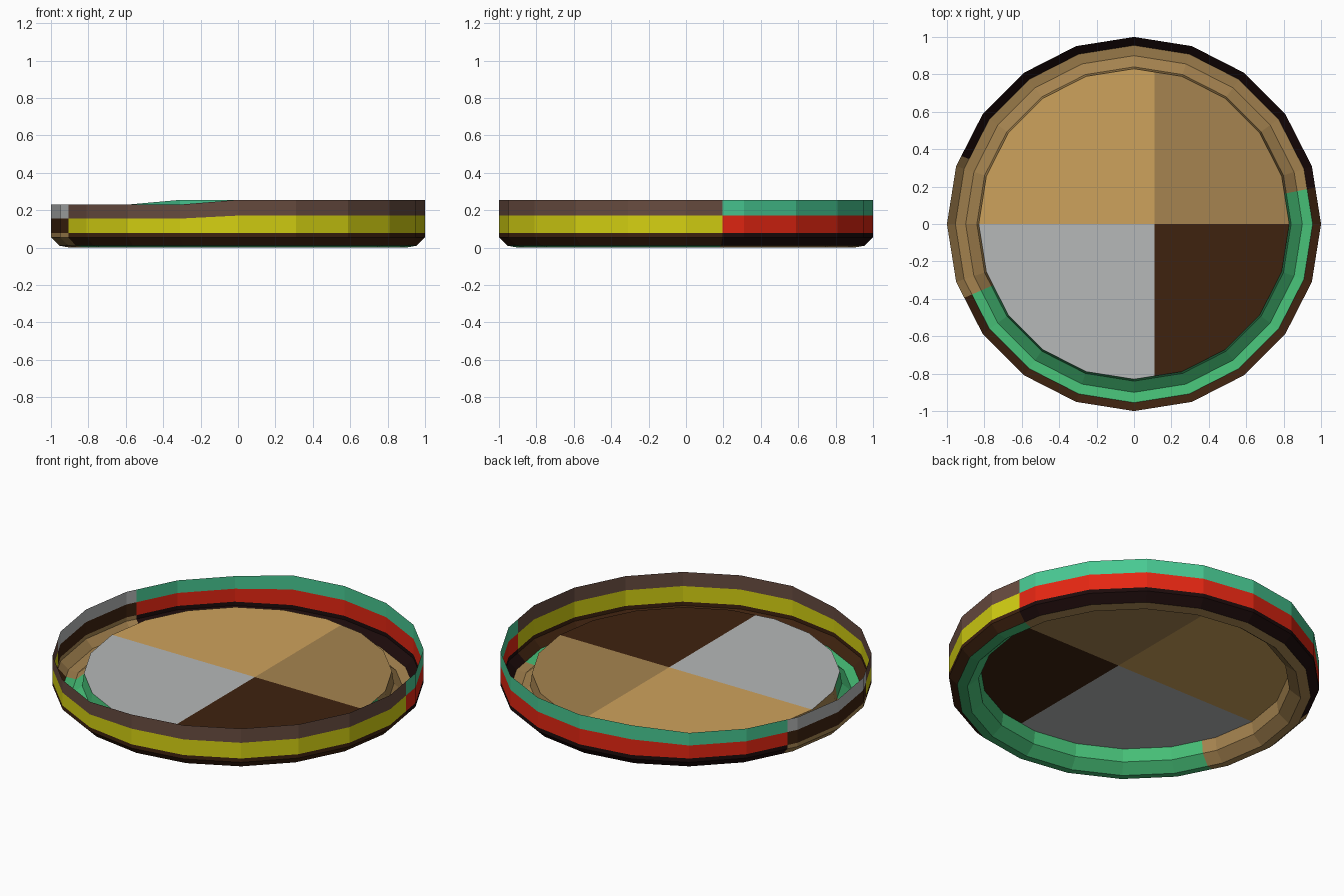
import bpy, bmesh, math

if "Cube" in bpy.data.objects:
    bpy.data.objects.remove(bpy.data.objects["Cube"])

SIDES = 20
STEP = 360 / SIDES
RIGHT, BACK_LEFT, FRONT_LEFT = 11.4, 158.5, 203.5   # angles where colours change


def srgb(r, g, b):
    def lin(c):
        c /= 255
        return c / 12.92 if c <= 0.04045 else ((c + 0.055) / 1.055) ** 2.4
    return (lin(r), lin(g), lin(b), 1)


COLOURS = {
    "light_tan": (206, 162, 92), "dark_tan": (166, 132, 80), "grey": (182, 184, 184),
    "dark_brown": (62, 34, 15), "brown": (104, 76, 64), "yellow": (212, 208, 18),
    "teal": (72, 200, 146), "red": (228, 38, 18), "near_black": (28, 11, 11),
    "green": (70, 190, 118),
}
MATS = {}
for key, rgb in COLOURS.items():
    MATS[key] = bpy.data.materials.new(key)
    MATS[key].diffuse_color = srgb(*rgb)


def make_object(name, bm, names):
    mesh = bpy.data.meshes.new(name)
    bm.to_mesh(mesh)
    bm.free()
    for n in names:
        mesh.materials.append(MATS[n])
    ob = bpy.data.objects.new(name, mesh)
    bpy.context.collection.objects.link(ob)


def point(a, r, z):
    """Point at angle a on a 20-sided ring whose corners have radius r."""
    h = STEP / 2
    d = r * math.cos(math.radians(h)) / math.cos(math.radians(a % STEP - h))
    return (d * math.cos(math.radians(a)), d * math.sin(math.radians(a)), z)


ANGLES = sorted([i * STEP for i in range(SIDES)] + [RIGHT, BACK_LEFT, FRONT_LEFT])


def sector(a):
    """0 = front and right, 1 = back, 2 = left."""
    if RIGHT < a < BACK_LEFT:
        return 1
    return 2 if BACK_LEFT < a < FRONT_LEFT else 0


def band(name, lower, upper, colours):
    """Strip between two rings, given as functions of angle -> (radius, z)."""
    bm = bmesh.new()
    lo = [bm.verts.new(point(a, *lower(a))) for a in ANGLES]
    hi = [bm.verts.new(point(a, *upper(a))) for a in ANGLES]
    names = list(dict.fromkeys(colours))
    n = len(ANGLES)
    for i in range(n):
        j = (i + 1) % n
        nxt = ANGLES[j] if j else 360
        f = bm.faces.new((lo[i], lo[j], hi[j], hi[i]))
        f.material_index = names.index(colours[sector((ANGLES[i] + nxt) / 2)])
    make_object(name, bm, names)


def ring(r, z, z_low=None):
    """Ring that drops to z_low along the left part of the rim."""
    def f(a):
        return (r, z_low if z_low is not None and 125 < a < 253 else z)
    return f


# Side wall, in stacked colour bands
low, mid, rim = ring(1, 0.078), ring(1, 0.171, 0.155), ring(1, 0.255, 0.23)
base = ("dark_brown", "near_black", "dark_tan")
band("wall_upper", mid, rim, ("brown", "teal", "grey"))
band("wall_middle", low, mid, ("yellow", "red", "dark_brown"))
band("wall_lower", ring(1, 0.055), low, base)
band("bottom_bevel", ring(0.955, 0.01), ring(1, 0.055), base)

# Foot ring under the dish, rising to the raised floor
under = ("green", "dark_tan", "dark_tan")
profile = [(0.83, 0.125), (0.84, 0.05), (0.90, 0.0), (0.955, 0.01)]
for k, (inner, outer) in enumerate(zip(profile, profile[1:])):
    band(f"foot_ring_{k + 1}", ring(*inner), ring(*outer), under)

# Raised floor, cut into four coloured quarters
bm = bmesh.new()
bm.faces.new([bm.verts.new(point(i * STEP, 0.83, 0.125)) for i in range(SIDES)])
for co, no in (((0.11, 0, 0), (1, 0, 0)), ((0, 0.001, 0), (0, 1, 0))):
    bmesh.ops.bisect_plane(bm, geom=bm.verts[:] + bm.edges[:] + bm.faces[:],
                           plane_co=co, plane_no=no)
for f in bm.faces:
    c = f.calc_center_median()
    f.material_index = (c.x > 0.11) + 2 * (c.y < 0)
make_object("floor", bm, ("light_tan", "dark_tan", "grey", "dark_brown"))

for m in bpy.data.materials:
    if m.users and not m.is_grease_pencil:
        m.use_nodes = True
        m.node_tree.nodes["Principled BSDF"].inputs["Base Color"].default_value = m.diffuse_color
